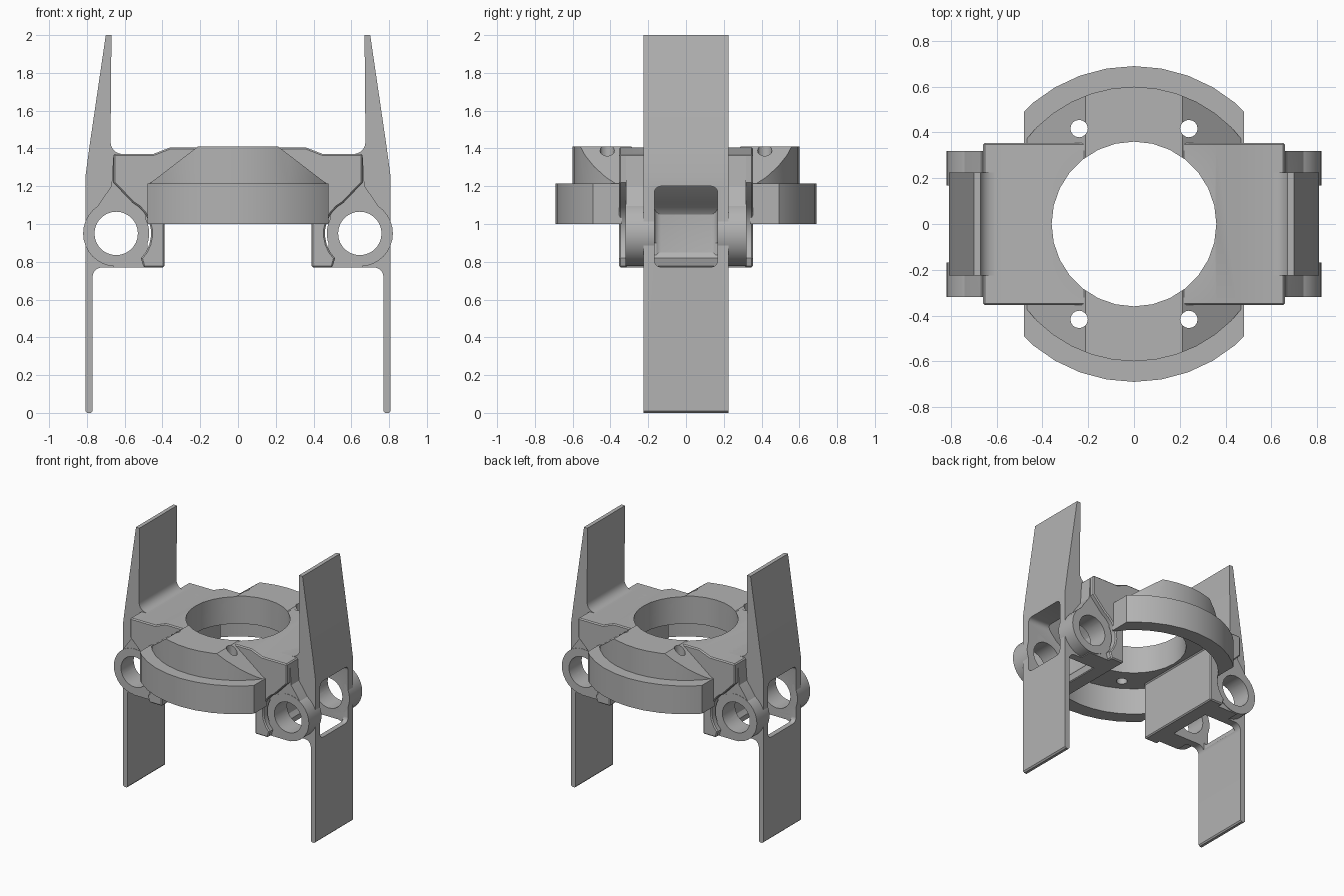
import bpy, bmesh, math
from mathutils import Matrix

if "Cube" in bpy.data.objects:
    bpy.data.objects.remove(bpy.data.objects["Cube"], do_unlink=True)

grey = bpy.data.materials.new("plain grey")
grey.use_nodes = True
grey.diffuse_color = (0.45, 0.45, 0.45, 1)
grey.node_tree.nodes["Principled BSDF"].inputs["Base Color"].default_value = grey.diffuse_color


def finish(name, bm):
    bmesh.ops.recalc_face_normals(bm, faces=bm.faces)
    mesh = bpy.data.meshes.new(name)
    bm.to_mesh(mesh)
    bm.free()
    mesh.materials.append(grey)
    obj = bpy.data.objects.new(name, mesh)
    bpy.context.collection.objects.link(obj)
    return obj


def extrude_profile(name, points, y0, y1, side=1):
    """Profile in the x-z plane, extruded along y."""
    bm = bmesh.new()
    face = bm.faces.new([bm.verts.new((side * x, y0, z)) for x, z in points])
    geom = bmesh.ops.extrude_face_region(bm, geom=[face])["geom"]
    verts = [v for v in geom if isinstance(v, bmesh.types.BMVert)]
    bmesh.ops.translate(bm, verts=verts, vec=(0, y1 - y0, 0))
    return finish(name, bm)


def cylinder(name, radius, depth, center, sides, along_y=False):
    bm = bmesh.new()
    turn = Matrix.Rotation(math.pi / 2, 4, "X") if along_y else Matrix()
    bmesh.ops.create_cone(bm, cap_ends=True, segments=sides, radius1=radius, radius2=radius,
                          depth=depth, matrix=Matrix.Translation(center) @ turn)
    return finish(name, bm)


def box(name, x0, x1, y0, y1, z0, z1):
    return extrude_profile(name, [(x0, z0), (x1, z0), (x1, z1), (x0, z1)], y0, y1)


def activate(obj):
    bpy.ops.object.select_all(action="DESELECT")
    obj.select_set(True)
    bpy.context.view_layer.objects.active = obj


def combine(obj, tool, operation="DIFFERENCE"):
    activate(obj)
    mod = obj.modifiers.new("cut", "BOOLEAN")
    mod.operation, mod.object, mod.solver = operation, tool, "EXACT"
    bpy.ops.object.modifier_apply(modifier=mod.name)
    bpy.data.objects.remove(tool, do_unlink=True)


def arc(cx, cz, r, a0, a1, n=5):
    angles = [math.radians(a0 + (a1 - a0) * i / n) for i in range(n + 1)]
    return [(cx + r * math.cos(a), cz + r * math.sin(a)) for a in angles]


BORE = (0.645, 0.95)
HALF = 0.48


def center_hole():
    return cylinder("hole_cutter", 0.36, 3, (0, 0, 1), 28)


# Bridge block: raised middle, side shoulders and two hanging legs
half = [(0.36, 1.405), (0.45, 1.37), (0.66, 1.37), (0.66, 1.22)]
half += arc(BORE[0], BORE[1], 0.185, 118, 225, 8)
half += [(0.5, 0.77), (0.39, 0.77), (0.39, 1.2)]
bridge = extrude_profile("bridge_block", half + [(-x, z) for x, z in reversed(half)], -0.355, 0.355)
activate(bridge)
bevel = bridge.modifiers.new("edge", "BEVEL")
bevel.width, bevel.segments, bevel.limit_method = 0.008, 1, "ANGLE"
bevel.angle_limit = math.radians(60)
bpy.ops.object.modifier_apply(modifier=bevel.name)
combine(bridge, center_hole())

# Lower ring: two arcs clipped at the sides
ring = cylinder("lower_ring", 0.69, 0.215, (0, 0, 1.1075), 36)
combine(ring, cylinder("ring_cutter", 0.58, 1, (0, 0, 1.1), 36))
combine(ring, box("ring_clip", -HALF, HALF, -1, 1, 0.5, 1.5), "INTERSECT")
for s in (-1, 1):
    combine(ring, box("middle_cutter", -1, 1, min(s * 0, s * 0.34), max(s * 0, s * 0.34), 0.5, 1.5))

# Top plate: round, with sloped sides, a bore and four screw holes
plate = cylinder("top_plate", 0.6, 0.21, (0, 0, 1.305), 40)
slopes = [(-HALF, 1.1), (HALF, 1.1), (HALF, 1.205), (0.21, 1.412), (-0.21, 1.412), (-HALF, 1.205)]
combine(plate, extrude_profile("slope_clip", slopes, -1, 1), "INTERSECT")
combine(plate, center_hole())
for sx in (-1, 1):
    for sy in (-1, 1):
        combine(plate, cylinder("screw_cutter", 0.038, 1, (sx * 0.24, sy * 0.417, 1.3), 16))

parts = [bridge, ring, plate]

# Side fins and pivot arms, mirrored left and right
fin_profile = [(0.67, 2), (0.70, 2), (0.785, 1.42), (0.808, 1.25), (0.808, 0.01), (0.798, 0), (0.778, 0),
               (0.77, 0.01)]
fin_profile += arc(0.72, 0.72, 0.05, 0, 90)
fin_profile += [(0.48, 0.77), (0.48, 1.37)] + arc(0.61, 1.435, 0.065, -90, 0)
neck_profile = [(0.49, 1.36), (0.49, 0.95), (0.645, 0.95), (0.8, 1.0), (0.72, 1.13), (0.67, 1.2), (0.66, 1.36)]
foot_profile = [(0.48, 0.77), (0.66, 0.77), (0.66, 0.9), (0.48, 0.9)]
window_profile = arc(0, 1.16, 1, 0, 0, 1)

for s, label in ((1, "left"), (-1, "right")):
    fin = extrude_profile(label + "_fin", fin_profile, -0.225, 0.225, s)
    arm = cylinder(label + "_pivot_arm", 0.175, 0.64, (s * BORE[0], 0, BORE[1]), 32, True)
    combine(arm, extrude_profile("neck", neck_profile, -0.318, 0.318, s), "UNION")
    combine(arm, extrude_profile("foot", foot_profile, -0.315, 0.315, s), "UNION")
    # The arm only shows outside the fin; a slot and a bore pass through both
    for part in (fin, arm):
        slot = box("slot", min(s * 0.49, s * 1.0), max(s * 0.49, s * 1.0), -0.168, 0.168, 0.772, 1.2)
        activate(slot)
        rounding = slot.modifiers.new("round", "BEVEL")
        rounding.width, rounding.segments = 0.035, 4
        bpy.ops.object.modifier_apply(modifier=rounding.name)
        combine(part, slot)
        # Open the slot downward behind the fin skin
        combine(part, box("slot_bottom", min(s * 0.5, s * 0.77), max(s * 0.5, s * 0.77),
                          -0.168, 0.168, 0.74, 0.9))
        combine(part, cylinder("bore", 0.115, 2, (s * BORE[0], 0, BORE[1]), 28, True))
    parts += [fin, arm]

for part in parts:
    activate(part)
    bpy.ops.object.shade_smooth_by_angle(angle=math.radians(30))
